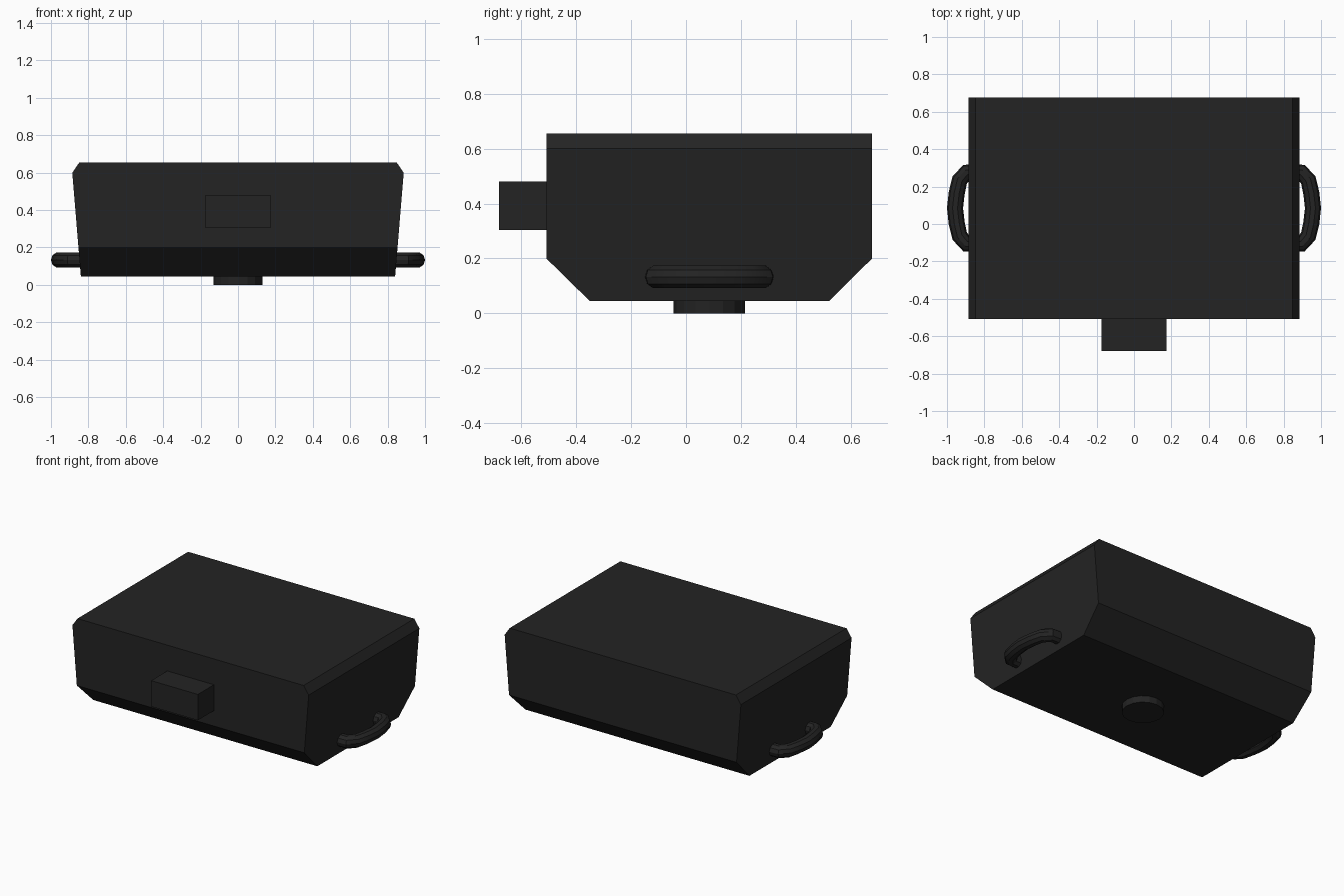
import bpy, bmesh
from mathutils import Matrix

cube = bpy.data.objects.get("Cube")
if cube:
    bpy.data.objects.remove(cube)

black = bpy.data.materials.new("matte_black")
black.use_nodes = True
colour = (0.017, 0.017, 0.017, 1)
black.diffuse_color = colour
bsdf = next(n for n in black.node_tree.nodes if n.type == "BSDF_PRINCIPLED")
bsdf.inputs["Base Color"].default_value = colour


def add_object(name, bm):
    bmesh.ops.recalc_face_normals(bm, faces=bm.faces)
    mesh = bpy.data.meshes.new(name)
    bm.to_mesh(mesh)
    bm.free()
    mesh.materials.append(black)
    obj = bpy.data.objects.new(name, mesh)
    bpy.context.collection.objects.link(obj)
    return obj


# Body: rectangular rings lofted upward (z, half width, front y, back y)
rings = [(0.045, 0.84, -0.35, 0.52), (0.2, 0.853, -0.508, 0.677),
         (0.6, 0.886, -0.508, 0.677), (0.655, 0.848, -0.508, 0.677)]
bm = bmesh.new()
loops = [[bm.verts.new(p) for p in ((-w, f, z), (w, f, z), (w, b, z), (-w, b, z))]
         for z, w, f, b in rings]
bm.faces.new(loops[0])
bm.faces.new(loops[-1])
for low, high in zip(loops, loops[1:]):
    for i in range(4):
        j = (i + 1) % 4
        bm.faces.new((low[i], low[j], high[j], high[i]))
add_object("body", bm)

# Front block
bm = bmesh.new()
bmesh.ops.create_cube(bm, size=1, matrix=Matrix.Translation((0, -0.59, 0.392))
                      @ Matrix.Diagonal((0.35, 0.18, 0.176, 1)))
add_object("front_block", bm)

# Round foot underneath
bm = bmesh.new()
bmesh.ops.create_cone(bm, cap_ends=True, segments=16, radius1=0.13, radius2=0.13,
                      depth=0.06, matrix=Matrix.Translation((0, 0.085, 0.03)))
add_object("foot", bm)

# Side handles: half path (x, offset along y) reflected, swept as a round tube
half = [(0.82, 0.192), (0.895, 0.192), (0.932, 0.15), (0.948, 0.08)]
path = half + [(0.957, 0)] + [(x, -d) for x, d in reversed(half)]
curve = bpy.data.curves.new("handle_path", "CURVE")
curve.dimensions = "3D"
curve.bevel_depth = 0.043
curve.bevel_resolution = 3
curve.use_fill_caps = True
spline = curve.splines.new("POLY")
spline.points.add(len(path) - 1)
for point, (x, d) in zip(spline.points, path):
    point.co = (x, 0.085 + d, 0.133, 1)
temp = bpy.data.objects.new("handle_path", curve)
bpy.context.collection.objects.link(temp)
bpy.context.view_layer.update()
tube = bpy.data.meshes.new_from_object(temp.evaluated_get(bpy.context.evaluated_depsgraph_get()))
bpy.data.objects.remove(temp)
bm = bmesh.new()
bm.from_mesh(tube)
bpy.data.meshes.remove(tube)
for face in bm.faces:
    face.material_index = 0
handles = add_object("side_handles", bm)
mirror = handles.modifiers.new("mirror", "MIRROR")
mirror.use_mirror_merge = False

# Smooth the handle tubes, keeping sharp edges
bpy.ops.object.select_all(action="DESELECT")
handles.select_set(True)
bpy.context.view_layer.objects.active = handles
bpy.ops.object.shade_smooth_by_angle()
